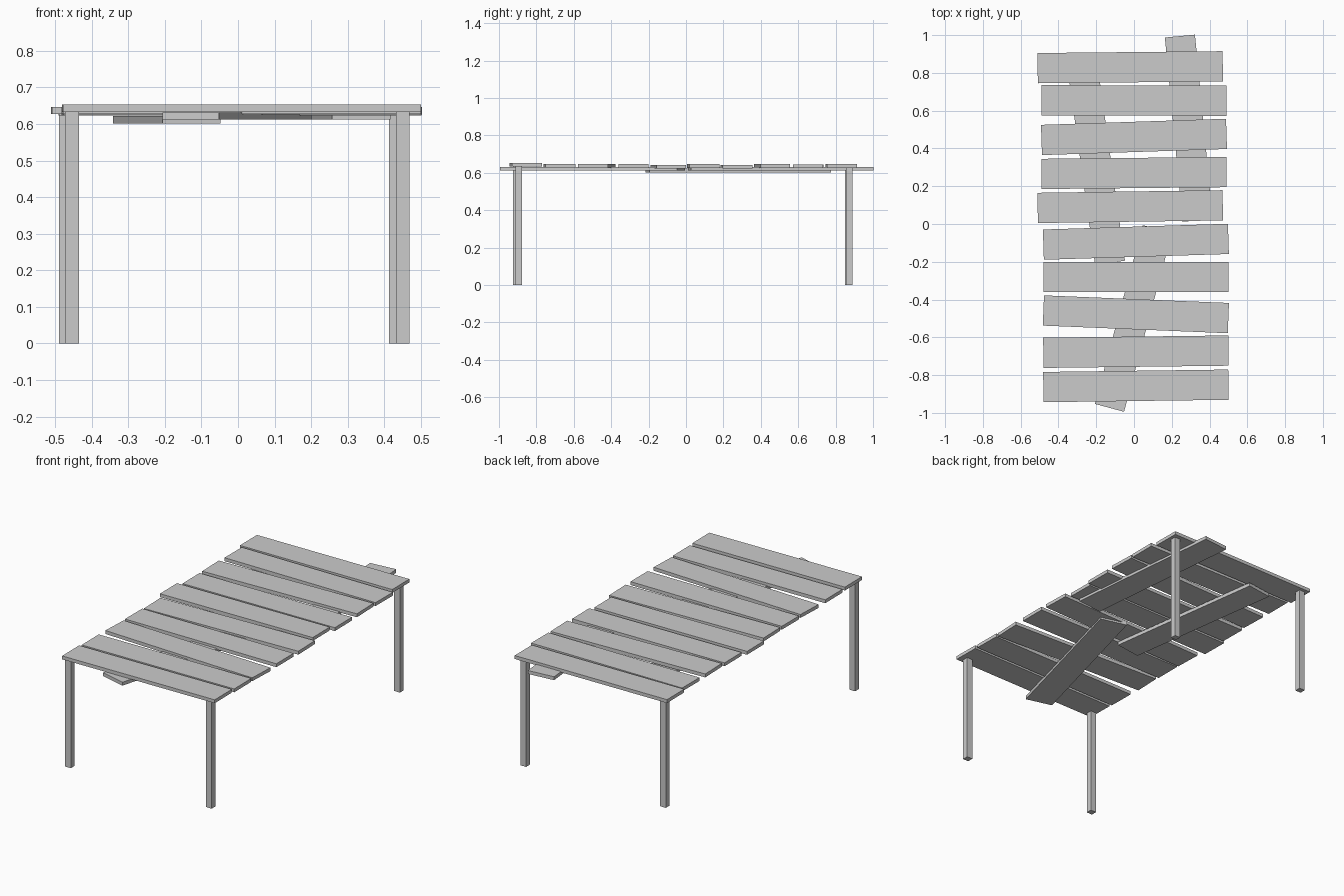
import bpy
from math import radians

THICK = 0.02


def box(name, center, size, angle=0.0):
    """Flat-shaded box turned about z."""
    bpy.ops.mesh.primitive_cube_add(size=1, location=center, rotation=(0, 0, angle))
    ob = bpy.context.object
    ob.name = name
    ob.scale = size
    bpy.ops.object.transform_apply(location=False, rotation=False, scale=True)
    return ob


# Table top: ten loosely laid planks (x, y, z, angle), back to front
planks = [
    (-0.02, 0.830, 0.637, 0.010),
    (0.00, 0.654, 0.635, -0.003),
    (0.00, 0.461, 0.637, 0.033),
    (0.00, 0.270, 0.633, 0.010),
    (-0.02, 0.092, 0.637, 0.014),
    (0.01, -0.094, 0.633, 0.031),
    (0.01, -0.280, 0.636, 0.0),
    (0.01, -0.478, 0.636, -0.041),
    (0.01, -0.676, 0.638, 0.012),
    (0.01, -0.857, 0.643, 0.013),
]
for i, (x, y, z, a) in enumerate(planks):
    box(f"top_plank_{i + 1}", (x, y, z), (0.98, 0.16, THICK), a)

# Crooked support boards underneath
braces = [
    (0.290, 0.507, 0.622, 95.5),
    (-0.195, 0.280, 0.612, 98.0),
    (-0.003, -0.500, 0.622, 75.0),
]
for i, (x, y, z, deg) in enumerate(braces):
    box(f"under_board_{i + 1}", (x, y, z), (0.98, 0.16, THICK), radians(deg))

# Legs, following the skew of the end planks
legs = {
    "front_left_leg": (-0.454, -0.907, 0.633),
    "front_right_leg": (0.450, -0.895, 0.633),
    "back_left_leg": (-0.471, 0.868, 0.629),
    "back_right_leg": (0.432, 0.872, 0.629),
}
for name, (x, y, h) in legs.items():
    box(name, (x, y, h / 2), (0.037, 0.035, h))
